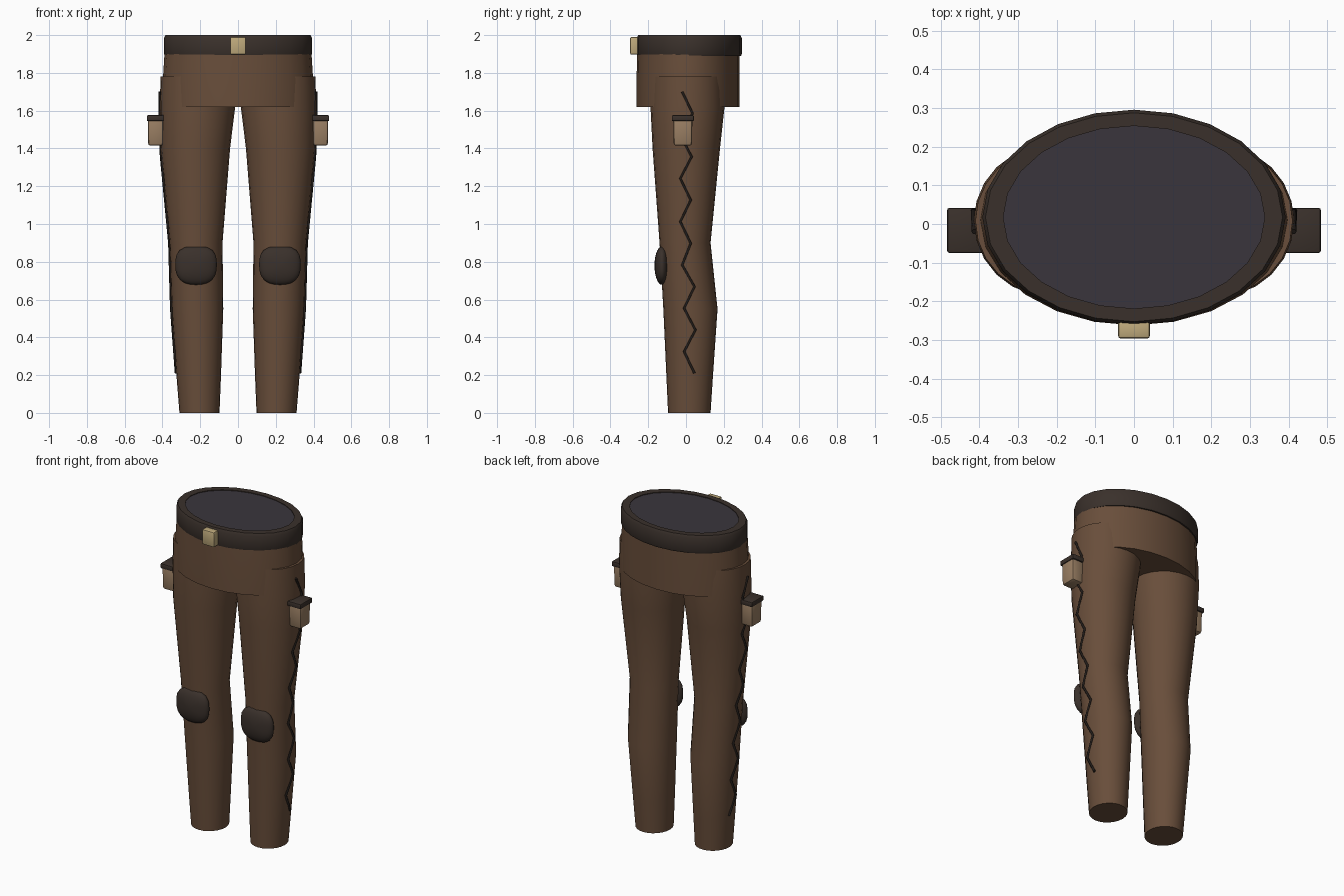
import bpy, bmesh, math
from mathutils import Vector

if "Cube" in bpy.data.objects:
    bpy.data.objects.remove(bpy.data.objects["Cube"])


def material(name, rgb):
    m = bpy.data.materials.new(name)
    m.diffuse_color = (*rgb, 1)
    m.use_nodes = True
    m.node_tree.nodes["Principled BSDF"].inputs["Base Color"].default_value = m.diffuse_color
    return m


CLOTH = material("brown cloth", (0.14, 0.076, 0.043))
LEATHER = material("dark leather", (0.042, 0.03, 0.024))
CORD = material("cord", (0.016, 0.012, 0.01))
LINING = material("lining", (0.042, 0.036, 0.045))
CANVAS = material("tan canvas", (0.32, 0.21, 0.125))
BRASS = material("brass", (0.52, 0.4, 0.2))


def finish(name, bm, mat, angle=40):
    bmesh.ops.recalc_face_normals(bm, faces=bm.faces)
    me = bpy.data.meshes.new(name)
    bm.to_mesh(me)
    bm.free()
    ob = bpy.data.objects.new(name, me)
    bpy.context.collection.objects.link(ob)
    me.materials.append(mat)
    bpy.ops.object.select_all(action='DESELECT')
    ob.select_set(True)
    bpy.context.view_layer.objects.active = ob
    bpy.ops.object.shade_smooth_by_angle(angle=math.radians(angle))
    return ob


def loft(name, rings, mat, n=24):
    """Skin elliptical rings (z, cx, cy, rx, ry) and cap both ends."""
    bm = bmesh.new()
    loops = []
    for z, cx, cy, rx, ry in rings:
        loops.append([bm.verts.new((cx + rx * math.cos(2 * math.pi * i / n),
                                    cy + ry * math.sin(2 * math.pi * i / n), z))
                      for i in range(n)])
    for a, b in zip(loops, loops[1:]):
        for i in range(n):
            j = (i + 1) % n
            bm.faces.new((a[i], a[j], b[j], b[i]))
    bm.faces.new(loops[0])
    bm.faces.new(loops[-1])
    return finish(name, bm, mat)


def box(name, lo, hi, mat, bevel, taper=1.0):
    """Bevelled box between two corners; taper narrows the bottom."""
    lo, hi = Vector(lo), Vector(hi)
    mid, size = (lo + hi) / 2, hi - lo
    bm = bmesh.new()
    bmesh.ops.create_cube(bm, size=1)
    for v in bm.verts:
        k = taper if v.co.z < 0 else 1
        v.co = mid + Vector((v.co.x * size.x * k, v.co.y * size.y * k, v.co.z * size.z))
    bmesh.ops.bevel(bm, geom=bm.edges[:], offset=bevel, segments=2, affect='EDGES', profile=0.5)
    return finish(name, bm, mat, 30)


# Hips, belt and waist lining
loft("hips", [(1.62, 0, 0.01, 0.398, 0.272), (1.76, 0, 0.01, 0.398, 0.272),
              (1.92, 0, 0.012, 0.388, 0.27)], CLOTH)
loft("belt", [(1.89, 0, 0.0175, 0.36, 0.25), (1.89, 0, 0.0175, 0.388, 0.274),
              (1.9, 0, 0.0175, 0.392, 0.278), (1.985, 0, 0.0175, 0.392, 0.278),
              (2.0, 0, 0.0175, 0.384, 0.27), (2.0, 0, 0.0175, 0.338, 0.236),
              (1.985, 0, 0.0175, 0.338, 0.236)], LEATHER)
loft("waist_lining", [(1.98, 0, 0.0175, 0.338, 0.236), (1.996, 0, 0.0175, 0.338, 0.236)], LINING)
box("buckle", (-0.041, -0.296, 1.897), (0.041, -0.25, 1.99), BRASS, 0.007)

# Leg sections: z, inner x, outer x, front y, back y
LEG = [(0, 0.098, 0.31, -0.095, 0.13), (0.2, 0.09, 0.326, -0.104, 0.143),
       (0.55, 0.078, 0.352, -0.12, 0.167), (0.9, 0.082, 0.362, -0.14, 0.13),
       (1.4, 0.042, 0.41, -0.177, 0.18), (1.62, 0.015, 0.414, -0.188, 0.204),
       (1.78, 0.01, 0.41, -0.185, 0.2)]


def outer_x(z):
    for a, b in zip(LEG, LEG[1:]):
        if a[0] <= z <= b[0]:
            return a[2] + (b[2] - a[2]) * (z - a[0]) / (b[0] - a[0])


ZIGZAG_Y = [-0.02, 0.035, -0.03, 0.03, -0.03, 0.025, -0.03,
            0.025, -0.02, 0.045, -0.01, 0.05, -0.01, 0.045]

for side, s in (("left", -1), ("right", 1)):
    loft(side + "_leg", [(z, s * (a + b) / 2, (f + k) / 2, (b - a) / 2, (k - f) / 2)
                         for z, a, b, f, k in LEG], CLOTH)

    # Knee pad: rounded-square cushion
    bm = bmesh.new()
    bmesh.ops.create_uvsphere(bm, u_segments=24, v_segments=14, radius=1)
    for v in bm.verts:
        x, z, y = v.co
        r = math.hypot(x, z)
        if r > 1e-5:
            p = 3.0 if z > 0 else 2.5
            k = r / (abs(x) ** p + abs(z) ** p) ** (1 / p)
            x, z = x * k, z * k
        v.co = (s * 0.222 + 0.11 * x, -0.127 + 0.04 * y, 0.78 + 0.102 * z)
    finish(side + "_knee_pad", bm, LEATHER, 60)

    # Hip pouch with flap
    xs = sorted((s * 0.395, s * 0.478))
    box(side + "_pouch", (xs[0], -0.068, 1.415), (xs[1], 0.034, 1.56), CANVAS, 0.012, 0.94)
    xs = sorted((s * 0.39, s * 0.483))
    box(side + "_pouch_flap", (xs[0], -0.075, 1.545), (xs[1], 0.042, 1.576), LEATHER, 0.006)

    # Zigzag lacing along the outer seam
    cu = bpy.data.curves.new(side + "_lacing", 'CURVE')
    cu.dimensions = '3D'
    cu.bevel_depth = 0.007
    cu.bevel_resolution = 1
    cu.use_fill_caps = True
    sp = cu.splines.new('POLY')
    sp.points.add(len(ZIGZAG_Y) - 1)
    for i, y in enumerate(ZIGZAG_Y):
        z = 1.70 - i * 1.49 / 13
        sp.points[i].co = (s * (outer_x(z) + 0.001), y, z, 1)
    ob = bpy.data.objects.new(side + "_lacing", cu)
    bpy.context.collection.objects.link(ob)
    cu.materials.append(CORD)
